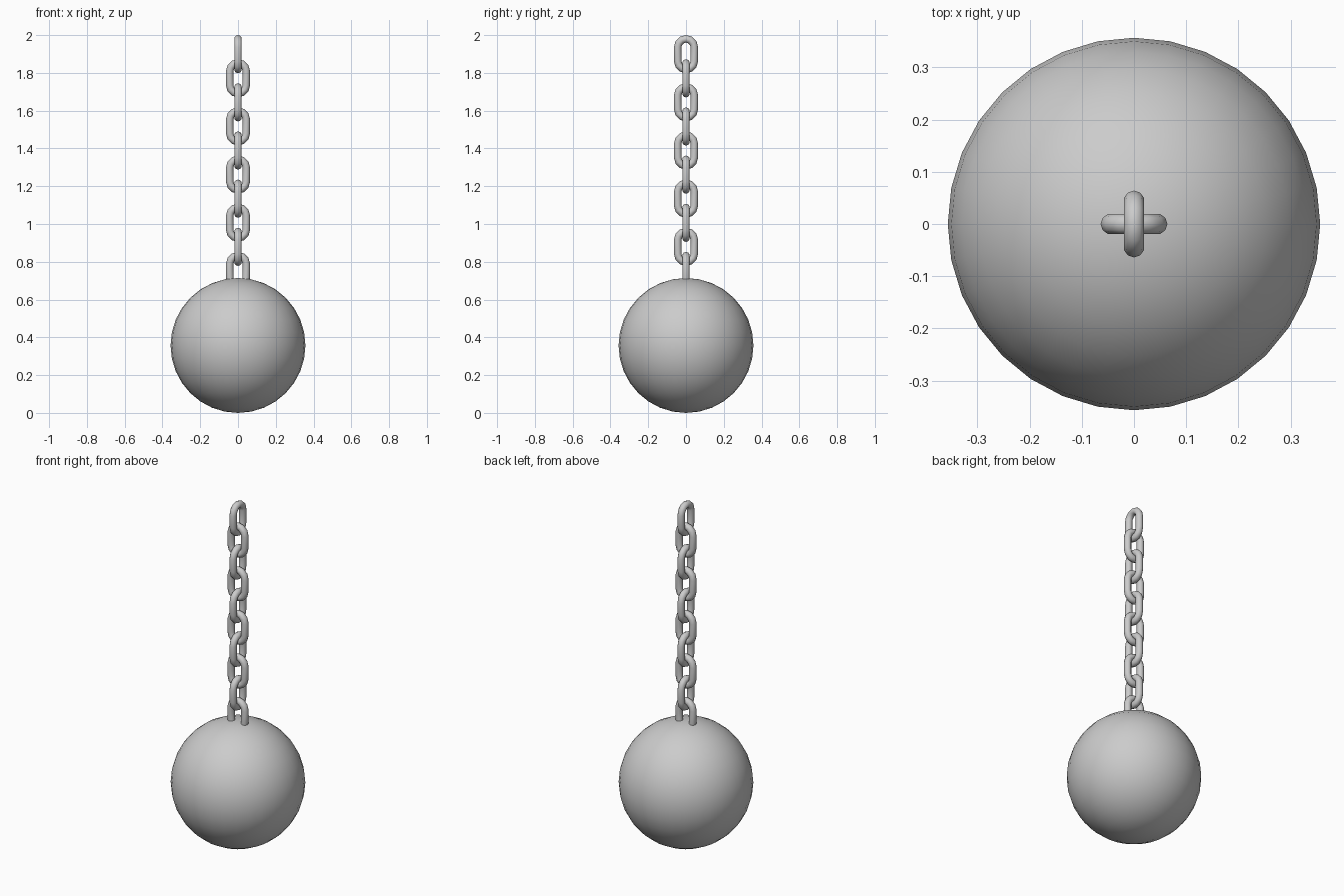
import bpy, bmesh, math

if "Cube" in bpy.data.objects:
    bpy.data.objects.remove(bpy.data.objects["Cube"])

BALL_R = 0.357
TUBE_R = 0.02        # link wire radius
BEND_R = 0.044       # centreline radius of the link ends
LINK_LEN = 0.202     # outer link length
PITCH = 0.1275
BEND_STEPS, SIDES = 6, 10


def finish(name, bm):
    bmesh.ops.recalc_face_normals(bm, faces=bm.faces)
    mesh = bpy.data.meshes.new(name)
    bm.to_mesh(mesh)
    bm.free()
    for p in mesh.polygons:
        p.use_smooth = True
    obj = bpy.data.objects.new(name, mesh)
    bpy.context.collection.objects.link(obj)
    return obj


def link_mesh():
    # round wire swept along a stadium-shaped loop in the xz plane
    bm = bmesh.new()
    half = LINK_LEN / 2 - BEND_R - TUBE_R
    rings = []
    for sign, start in ((1, 0), (-1, math.pi)):
        for i in range(BEND_STEPS + 1):
            a = start + math.pi * i / BEND_STEPS
            ring = []
            for j in range(SIDES):
                t = 2 * math.pi * j / SIDES
                r = BEND_R + TUBE_R * math.cos(t)
                ring.append(bm.verts.new((r * math.cos(a), TUBE_R * math.sin(t),
                                          r * math.sin(a) + sign * half)))
            rings.append(ring)
    for k, ring in enumerate(rings):
        nxt = rings[(k + 1) % len(rings)]
        for j in range(SIDES):
            n = (j + 1) % SIDES
            bm.faces.new((ring[j], ring[n], nxt[n], nxt[j]))
    return bm


# heavy ball
bm = bmesh.new()
bmesh.ops.create_uvsphere(bm, u_segments=32, v_segments=16, radius=BALL_R)
ball = finish("ball", bm)
ball.location.z = BALL_R

# chain of alternating links, the last one sunk into the ball
for i in range(10):
    link = finish(f"chain_link_{i + 1}", link_mesh())
    link.location.z = 2.0 - LINK_LEN / 2 - i * PITCH
    link.rotation_euler.z = math.pi / 2 if i % 2 == 0 else 0
